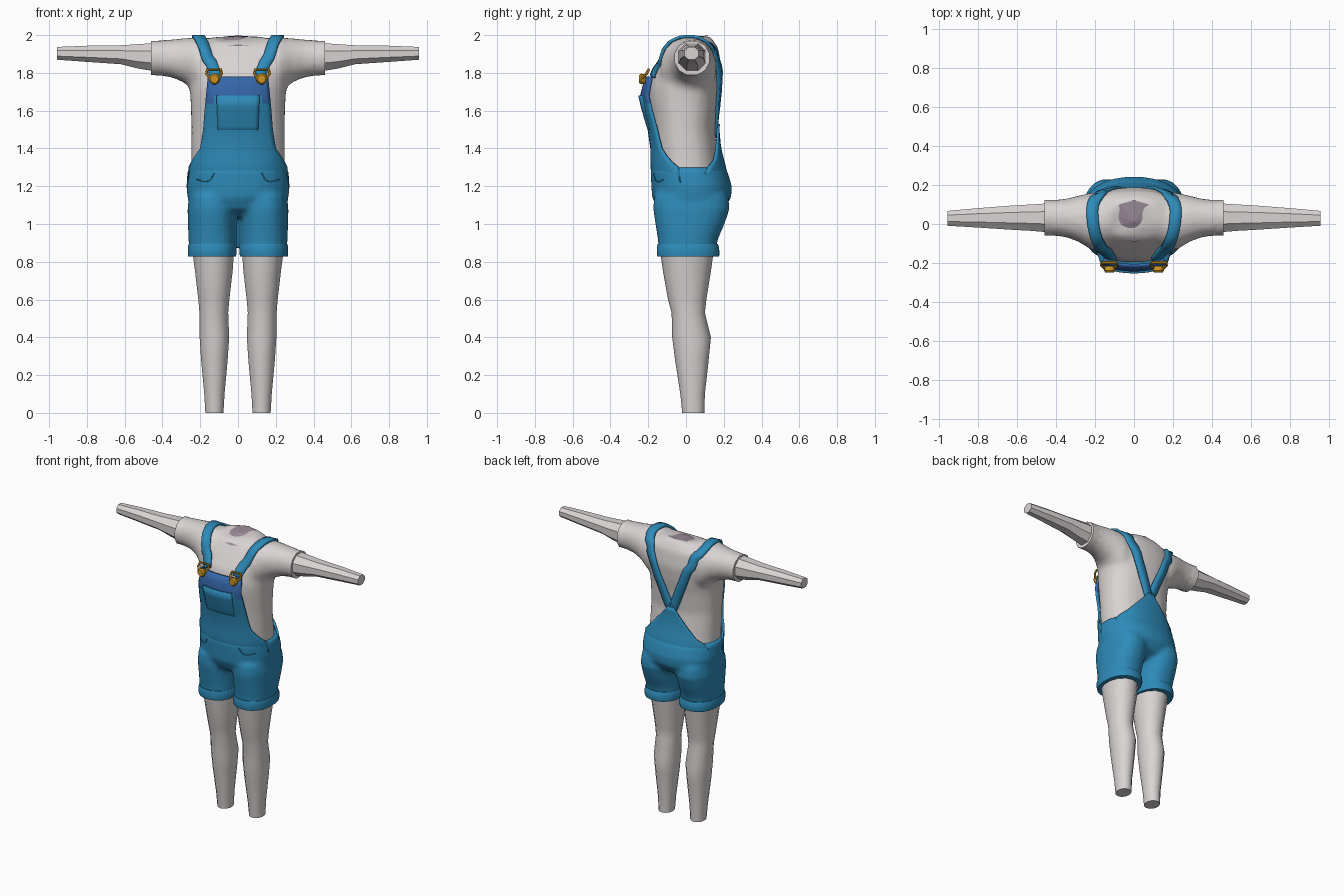
import bpy, bmesh, math
from mathutils import Vector
from mathutils.bvhtree import BVHTree

if "Cube" in bpy.data.objects:
    bpy.data.objects.remove(bpy.data.objects["Cube"])


def material(name, rgb):
    m = bpy.data.materials.new(name)
    m.diffuse_color = (*rgb, 1)
    m.use_nodes = True
    m.node_tree.nodes["Principled BSDF"].inputs["Base Color"].default_value = m.diffuse_color
    return m


CLOTH = material("pale_cloth", (0.70, 0.655, 0.655))
DENIM = material("blue_denim", (0.027, 0.26, 0.49))
INDIGO = material("indigo_denim", (0.035, 0.135, 0.40))
GOLD = material("gold_metal", (0.60, 0.30, 0.015))
MAUVE = material("mauve_neck", (0.33, 0.26, 0.32))


def interp(table, z):
    """Linear lookup of the row values at height z."""
    for a, b in zip(table, table[1:]):
        if z <= b[0]:
            t = max(0, (z - a[0]) / (b[0] - a[0]))
            return [p + (q - p) * t for p, q in zip(a[1:], b[1:])]
    return list(table[-1][1:])


def oval(n, power=2.3):
    """Unit superellipse points."""
    out = []
    for i in range(n):
        c, s = (f(2 * math.pi * (i + 0.5) / n) for f in (math.cos, math.sin))
        out.append((math.copysign(abs(c) ** (2 / power), c), math.copysign(abs(s) ** (2 / power), s)))
    return out


def loft(bm, rings, closed=True):
    rows = [[bm.verts.new(p) for p in r] for r in rings]
    n = len(rows[0])
    for a, b in zip(rows, rows[1:]):
        for i in range(n if closed else n - 1):
            j = (i + 1) % n
            bm.faces.new((a[i], a[j], b[j], b[i]))
    if closed:
        bm.faces.new(rows[0])
        bm.faces.new(rows[-1])


def upright(cx, rows, n=16, power=2.3):
    """Rings from rows of (z, half width, front y, back y)."""
    return [[(cx_ + hx * c, (yf + yb) / 2 + (yb - yf) / 2 * s, z) for c, s in oval(n, power)]
            for z, hx, yf, yb, cx_ in [(*r[:4], cx if len(r) < 5 else cx * r[4]) for r in rows]]


def sideways(side, rows, n=12):
    """Rings from rows of (x, low z, high z, front y, back y)."""
    return [[(side * x, (yf + yb) / 2 + (yb - yf) / 2 * c, (lo + hi) / 2 + (hi - lo) / 2 * s)
             for c, s in oval(n, 2.1)] for x, lo, hi, yf, yb in rows]


def finish(bm, name, *mats):
    bmesh.ops.recalc_face_normals(bm, faces=bm.faces[:])
    me = bpy.data.meshes.new(name)
    bm.to_mesh(me)
    bm.free()
    ob = bpy.data.objects.new(name, me)
    bpy.context.collection.objects.link(ob)
    for m in mats:
        me.materials.append(m)
    return ob


def lofted(name, rings, mat):
    bm = bmesh.new()
    loft(bm, rings)
    return finish(bm, name, mat)


def blend(ob, mat, voxel=0.018, repeat=5):
    """Fuse overlapping solids into one smooth skin and return its search tree."""
    r = ob.modifiers.new("fuse", 'REMESH')
    r.mode, r.voxel_size = 'VOXEL', voxel
    s = ob.modifiers.new("soften", 'SMOOTH')
    s.factor, s.iterations = 0.5, repeat
    dg = bpy.context.evaluated_depsgraph_get()
    me = bpy.data.meshes.new_from_object(ob.evaluated_get(dg))
    ob.modifiers.clear()
    ob.data = me
    me.materials.clear()
    me.materials.append(mat)
    return BVHTree.FromPolygons([v.co for v in me.vertices], [p.vertices for p in me.polygons])


def thicken(ob, t):
    m = ob.modifiers.new("thickness", 'SOLIDIFY')
    m.thickness, m.offset = t, 0


# Shirt: torso rings with raised shoulders, fused with flared sleeves
bm = bmesh.new()
loft(bm, upright(0, [(1.2, .25, -.16, .19), (1.35, .248, -.165, .17), (1.5, .247, -.175, .153),
                     (1.65, .252, -.195, .168), (1.72, .257, -.198, .18)], 24)
     + [[(hx * c, (yf + yb) / 2 + (yb - yf) / 2 * s, zs * c * c / (c * c + s * s)
          + (zf if s < 0 else zb) * s * s / (c * c + s * s)) for c, s in oval(24)]
        for hx, yf, yb, zs, zf, zb in [(.262, -.178, .19, 1.84, 1.80, 1.82),
                                       (.25, -.125, .172, 1.94, 1.88, 1.93),
                                       (.13, -.08, .13, 1.992, 1.945, 1.995)]])
for side in (1, -1):
    loft(bm, sideways(side, [(.10, 1.60, 1.98, -.12, .15), (.21, 1.67, 1.99, -.14, .165),
                             (.28, 1.745, 1.985, -.095, .148), (.35, 1.775, 1.978, -.068, .13),
                             (.45, 1.79, 1.972, -.058, .122)], 16))
shirt_tree = blend(finish(bm, "shirt", CLOTH), CLOTH)

# Neck opening: shallow faceted fan tilted to the front
bm = bmesh.new()
rim = [bm.verts.new((.122 * math.cos(a), .015 + .107 * math.sin(a), 1.970 + .028 * math.sin(a)))
       for a in [math.pi * (i + .5) / 5 for i in range(10)]]
hub = bm.verts.new((0, .015, 1.992))
for i in range(10):
    bm.faces.new((rim[i], rim[(i + 1) % 10], hub))
bm.faces.new(rim)
finish(bm, "neck_cap", MAUVE)

# Arms, sleeve hems, legs and cuffs, mirrored
for side, tag in ((1, "right"), (-1, "left")):
    lofted(tag + "_sleeve_hem", sideways(side, [(.38, 1.783, 1.972, -.06, .124),
                                                (.46, 1.785, 1.973, -.063, .127)]), CLOTH)
    lofted(tag + "_arm", sideways(side, [(.42, 1.80, 1.965, -.05, .113), (.53, 1.818, 1.957, -.04, .105),
                                         (.62, 1.842, 1.95, -.035, .10), (.80, 1.855, 1.947, -.022, .085),
                                         (.957, 1.867, 1.94, -.012, .07)], 8), CLOTH)
    lofted(tag + "_leg", upright(side, [(0, .049, -.02, .097, .125), (.10, .055, -.03, .10, .125),
                                        (.28, .072, -.058, .12, .125), (.40, .08, -.073, .132, .125),
                                        (.53, .078, -.076, .10, .128), (.60, .084, -.095, .108, .128),
                                        (.75, .102, -.122, .132, .128), (.88, .115, -.14, .15, .132)],
                                 14, 2.1), CLOTH)
    lofted(tag + "_cuff", upright(side * .137, [(.828, .128, -.153, .176), (.842, .13, -.156, .18),
                                                (.88, .13, -.156, .176), (.893, .126, -.152, .17)], 20), DENIM)

# Shorts: pelvis and two legs fused
bm = bmesh.new()
loft(bm, upright(0, [(1.04, .15, -.09, .12), (1.08, .235, -.15, .2), (1.14, .268, -.18, .24),
                     (1.2, .274, -.184, .243), (1.26, .27, -.187, .226), (1.30, .265, -.187, .21)], 28))
for side in (1, -1):
    loft(bm, upright(side, [(.84, .123, -.144, .155, .135), (.92, .126, -.15, .17, .137),
                            (1.0, .128, -.163, .205, .138), (1.08, .13, -.175, .232, .138),
                            (1.15, .125, -.17, .225, .135)], 20))
shorts_tree = blend(finish(bm, "shorts", DENIM), DENIM, .015, 4)

# Overalls cross-section by height: half width, front y, back y
BODY = [(1.2, .27, -.18, .24), (1.3, .262, -.184, .207), (1.4, .257, -.186, .178), (1.5, .257, -.2, .166),
        (1.6, .26, -.225, .175), (1.68, .262, -.24, .18), (1.78, .262, -.215, .19)]


def panel(name, face, heights, widths, lift, cols=14):
    """Curved cloth sheet on the front (-1) or back (1) of the body."""
    bm = bmesh.new()
    rows = []
    for z in heights:
        hx, yf, yb = interp(BODY, z)
        top = math.asin(min(.985, interp(widths, z)[0] / hx))
        row = []
        for i in range(cols + 1):
            u = math.sin((2 * i / cols - 1) * top)
            s = (1 - abs(u) ** 2.3) ** (1 / 2.3)
            row.append((hx * u, (yf + yb) / 2 + face * ((yb - yf) / 2 * s + interp(lift, z)[0]), z))
        rows.append(row)
    loft(bm, rows, False)
    return finish(bm, name, DENIM, INDIGO)


# Bib with an indigo upper band
bib = panel("bib", -1, [1.22, 1.27, 1.3, 1.33, 1.36, 1.4, 1.45, 1.5, 1.55, 1.6, 1.64, 1.68, 1.73, 1.78],
            [(1.22, .26), (1.3, .256), (1.34, .237), (1.4, .197), (1.48, .183), (1.6, .174), (1.78, .157)],
            [(1.22, -.014), (1.30, -.003), (1.4, -.004)])
for p in bib.data.polygons:
    if p.center.z > 1.68 or (p.center.z > 1.64 and abs(p.center.x) > .125):
        p.material_index = 1
thicken(bib, .014)

# Bib pocket standing slightly off at its top
thicken(panel("bib_pocket", -1, [1.47, 1.52, 1.57, 1.62, 1.68], [(1.47, .105), (1.68, .113)],
              [(1.47, -.008), (1.52, .0), (1.68, .008)], 10), .01)

# Back panel tapering to the crossing of the straps
thicken(panel("back_panel", 1, [1.22, 1.27, 1.3, 1.34, 1.38, 1.42, 1.46, 1.5, 1.53],
              [(1.22, .25), (1.29, .245), (1.32, .205), (1.5, .045), (1.53, .025)],
              [(1.22, -.016), (1.30, -.002), (1.5, .004)]), .014)


def ribbon(name, tree, pts, width, lift, thick):
    """Strip laid on a surface along a smoothed path."""
    pts = [Vector(p) for p in pts]
    ext = [2 * pts[0] - pts[1]] + pts + [2 * pts[-1] - pts[-2]]
    path = []
    for a, b, c, d in zip(ext, ext[1:], ext[2:], ext[3:]):
        for k in range(4):
            t = k / 4
            path.append(.5 * (2 * b + (c - a) * t + (2 * a - 5 * b + 4 * c - d) * t * t
                              + (3 * b - a - 3 * c + d) * t ** 3))
    path.append(pts[-1])
    hits = [tree.find_nearest(p)[:2] for p in path]
    rows = []
    for i, (co, no) in enumerate(hits):
        tangent = hits[min(i + 1, len(hits) - 1)][0] - hits[max(i - 1, 0)][0]
        across = tangent.cross(no).normalized() * width / 2
        rows.append([co + across * k + no * lift for k in (-1, 0, 1)])
    bm = bmesh.new()
    loft(bm, rows, False)
    thicken(finish(bm, name, DENIM), thick)


for side, tag in ((1, "right"), (-1, "left")):
    # Shoulder strap from the back crossing to the buckle
    ribbon(tag + "_strap", shirt_tree,
           [(side * x, y, z) for x, y, z in
            [(-.015, .19, 1.47), (.04, .20, 1.58), (.105, .215, 1.72), (.165, .21, 1.86), (.20, .15, 1.97),
             (.213, .07, 2.01), (.205, -.03, 2.0), (.182, -.10, 1.95), (.148, -.18, 1.87), (.128, -.22, 1.79)]],
           .06, .008, .016)
    # Hip pocket seam
    ribbon(tag + "_hip_seam", shorts_tree,
           [(side * x, y, z) for x, y, z in [(.135, -.2, 1.27), (.16, -.2, 1.235), (.20, -.19, 1.222),
                                             (.25, -.15, 1.235)]], .006, .001, .004)
    # Buckle: wire loop around the strap and a round button
    cu = bpy.data.curves.new(tag + "_loop", 'CURVE')
    cu.dimensions, cu.bevel_depth, cu.bevel_resolution = '3D', .008, 1
    loop = [(-.036, -.197, 1.818), (.036, -.197, 1.818), (.04, -.21, 1.795), (.018, -.235, 1.765),
            (-.018, -.235, 1.765), (-.04, -.21, 1.795)]
    sp = cu.splines.new('POLY')
    sp.points.add(len(loop) - 1)
    for p, (x, y, z) in zip(sp.points, loop):
        p.co = (side * .127 + x, y, z, 1)
    sp.use_cyclic_u = True
    helper = bpy.data.objects.new("loop_helper", cu)
    bpy.context.collection.objects.link(helper)
    me = bpy.data.meshes.new_from_object(helper.evaluated_get(bpy.context.evaluated_depsgraph_get()))
    bpy.data.objects.remove(helper)
    bm = bmesh.new()
    bm.from_mesh(me)
    loft(bm, [[(side * .125 + r * math.cos(a), y, 1.768 + r * math.sin(a))
               for a in [math.pi * i / 5 for i in range(10)]]
              for y, r in ((-.215, .024), (-.238, .03), (-.248, .022))])
    finish(bm, tag + "_buckle", GOLD)

# Smooth shading with sharp edges kept
for ob in bpy.context.scene.objects:
    ob.select_set(ob.name != "neck_cap")
    bpy.context.view_layer.objects.active = ob
bpy.ops.object.shade_smooth_by_angle(angle=math.radians(38))
